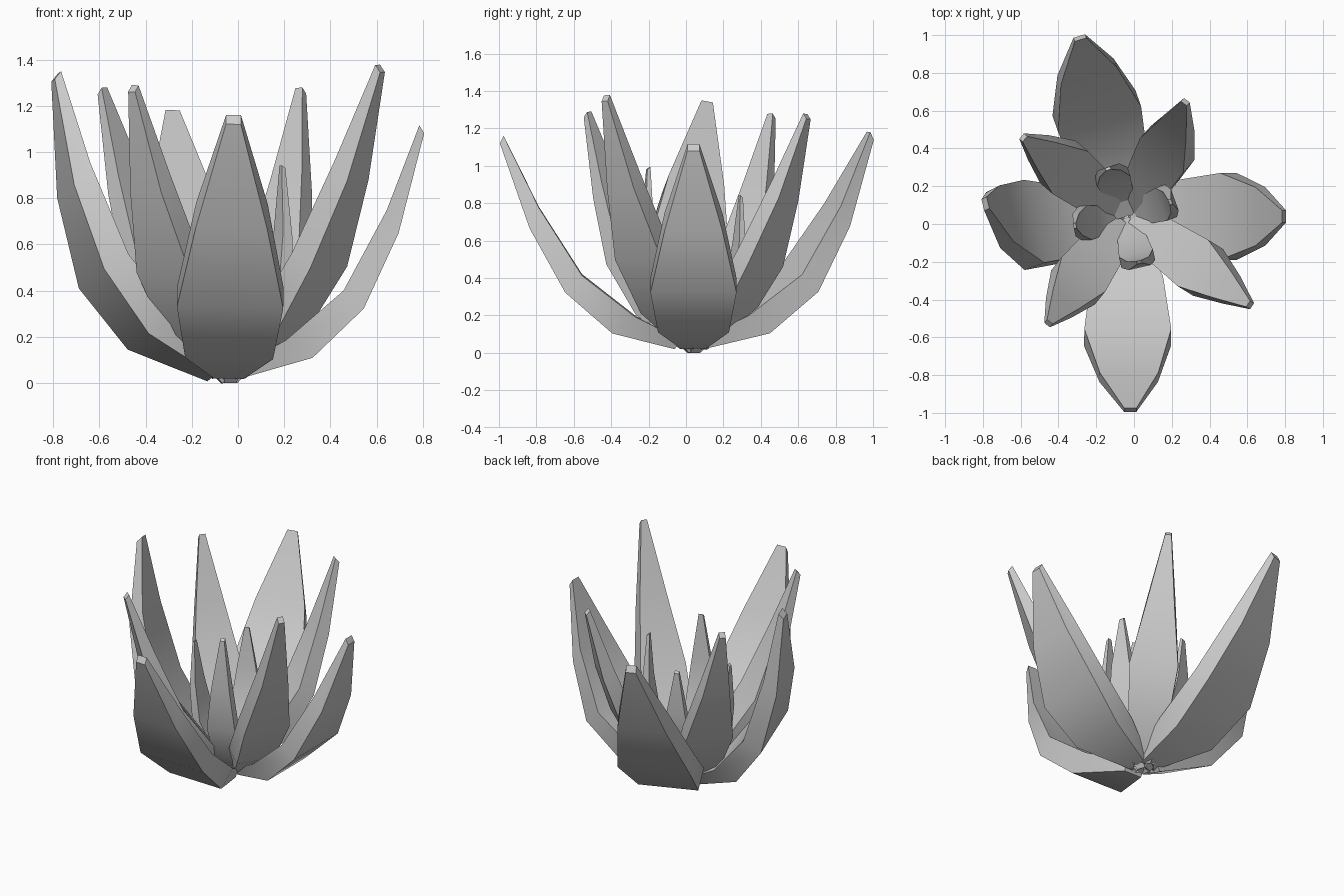
import bpy, bmesh
from math import radians, cos, sin
from mathutils import Vector

if "Cube" in bpy.data.objects:
    bpy.data.objects.remove(bpy.data.objects["Cube"])

CENTER = Vector((-0.04, 0.04, 0))

# Leaf side profile (outward, up): outer and inner face, with half widths
OUTER = [(0, 0), (.33, .09), (.58, .31), (.77, .65), (.93, 1.10)]
INNER = [(-.03, .05), (.21, .18), (.49, .40), (.72, .76), (.91, 1.14)]
BROAD = [.065, .19, .23, .155, .032]
NARROW = [.04, .122, .147, .085, .019]
SHORT = [.026, .076, .092, .06, .014]
TIP = Vector(OUTER[-1])


def leaf(name, tip, heading, widths, thick, bend, base_r, base_z):
    """Box-section curved leaf swung so its outer tip lands on the given point."""
    a = radians(heading)
    base = CENTER + Vector((cos(a), sin(a), 0)) * base_r + Vector((0, 0, base_z))
    t = Vector(tip) - base
    scale = t.length / TIP.length
    t.normalize()
    # width direction: level with the heading in plan, perpendicular to the tip line
    w = Vector((-sin(a), cos(a), 0))
    w.z = -(w.x * t.x + w.y * t.y) / t.z
    w.normalize()
    n = w.cross(t)                       # outward, square to the tip line
    along = TIP.normalized()

    def chord(p):                        # distance along and off the tip line
        return p.dot(along), p.x * along.y - p.y * along.x

    bm = bmesh.new()
    rings = []
    for o, i, h in zip(OUTER, INNER, widths):
        uo, vo = chord(Vector(o))
        du, dv = chord((Vector(i) - Vector(o)) * thick)
        ring = []
        for k, s in ((0, -1), (0, 1), (1, 1), (1, -1)):
            pos = base + (t * (uo + k * du) + n * (vo * bend + k * dv)) * scale
            ring.append(bm.verts.new(pos + w * (s * h)))
        rings.append(ring)
    for r, q in zip(rings, rings[1:]):
        for k in range(4):
            j = (k + 1) % 4
            bm.faces.new((r[k], r[j], q[j], q[k]))
    bm.faces.new(rings[0][::-1])
    bm.faces.new(rings[-1])
    bmesh.ops.recalc_face_normals(bm, faces=bm.faces)
    me = bpy.data.meshes.new(name)
    bm.to_mesh(me)
    bm.free()
    me.shade_smooth()
    me.set_sharp_from_angle(angle=radians(40))
    bpy.context.collection.objects.link(bpy.data.objects.new(name, me))


# Four broad outer leaves
for k, (tip, head, bend, base_r) in enumerate([
        ((-.02, -.995, 1.12), 270, 1.02, .10), ((.805, .04, 1.08), 0, 1.1, .05),
        ((-.29, .995, 1.14), 107, 1.0, .03), ((-.80, .10, 1.31), 194, 1.08, .08)]):
    leaf(f"broad_leaf_{k + 1}", tip, head, BROAD, 1.0, bend, base_r, .02)

# Four narrow leaves between them
for k, (tip, head) in enumerate([
        ((.28, .655, 1.25), 52), ((-.595, .465, 1.25), 140),
        ((-.46, -.535, 1.26), 232), ((.625, -.435, 1.345), 327)]):
    leaf(f"narrow_leaf_{k + 1}", tip, head, NARROW, .85, .64, .06, .02)

# Four short upright leaves in the middle
for k, (tip, head) in enumerate([
        ((.03, -.21, .98), 283), ((.20, .12, .93), 20),
        ((-.14, .30, .83), 108), ((-.32, -.01, .81), 188)]):
    leaf(f"inner_leaf_{k + 1}", tip, head, SHORT, .7, .8, .03, 0.0)
